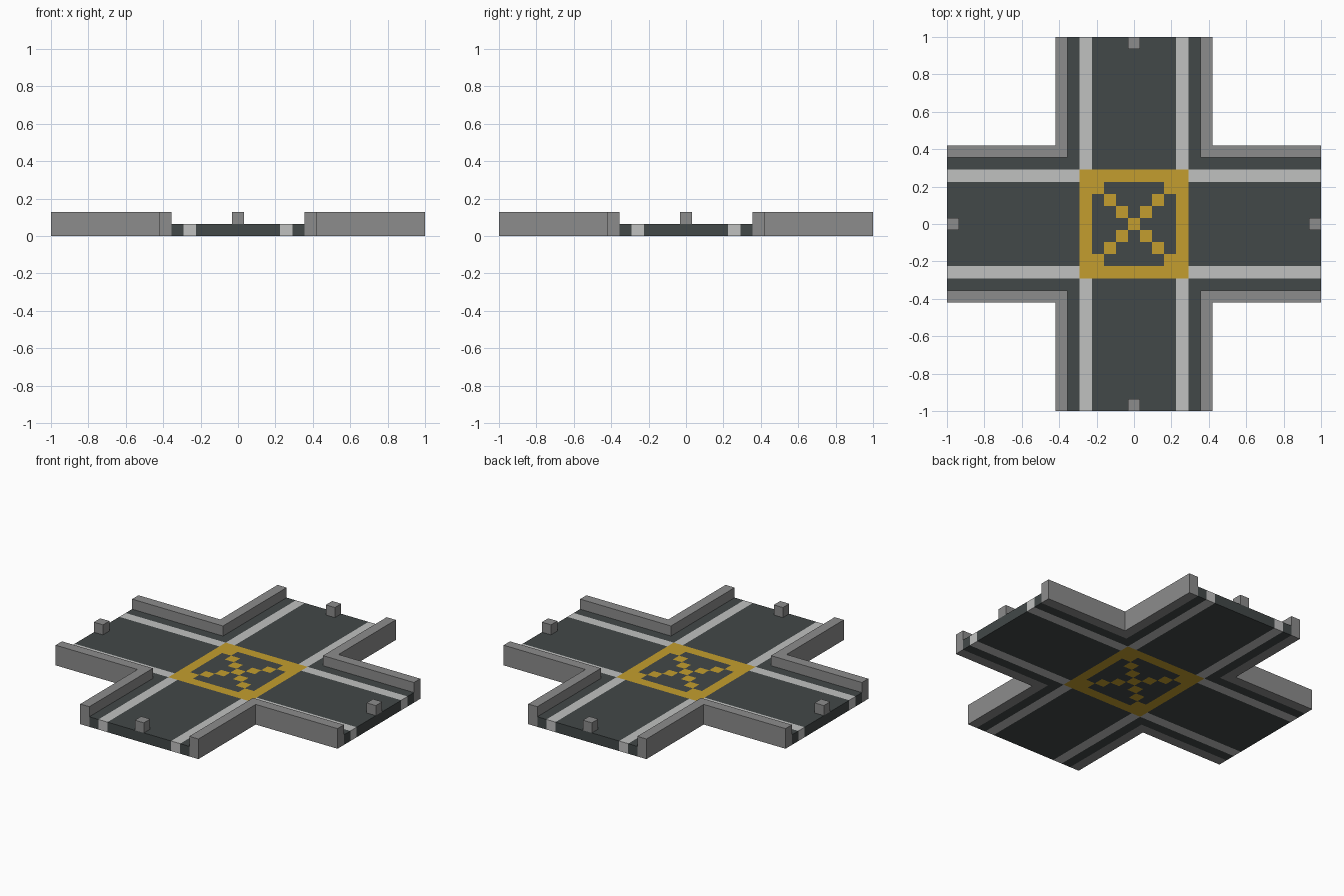
import bpy
import bmesh
from mathutils import Vector

if "Cube" in bpy.data.objects:
    bpy.data.objects.remove(bpy.data.objects["Cube"])

HALF = 15                 # cells from the middle to an arm's end
U = 2 / (2 * HALF + 1)    # size of one cell
KERB = 6                  # distance of the kerb from the road axis
LINE = 4                  # distance of the white line from the road axis


def make_material(name, rgb):
    linear = [((c / 255 + 0.055) / 1.055) ** 2.4 for c in rgb] + [1]
    mat = bpy.data.materials.new(name)
    mat.use_nodes = True
    mat.diffuse_color = linear
    bsdf = mat.node_tree.nodes["Principled BSDF"]
    bsdf.inputs["Base Color"].default_value = linear
    bsdf.inputs["Roughness"].default_value = 0.9
    return mat


asphalt = make_material("asphalt", (66, 72, 72))
white = make_material("white line", (192, 193, 192))
yellow = make_material("yellow marking", (196, 158, 46))
stone = make_material("kerb grey", (140, 140, 140))

# Sort the cells of the crossing into parts
span = range(-HALF, HALF + 1)
cross = [(i, j) for i in span for j in span if min(abs(i), abs(j)) <= KERB]
road = {(i, j, 0) for i, j in cross if min(abs(i), abs(j)) < KERB}
kerbs = {}
for sx, side in ((1, "left"), (-1, "right")):
    for sy, end in ((1, "back"), (-1, "front")):
        kerbs[f"kerb_{end}_{side}"] = {
            (i, j, k) for i, j in cross for k in (0, 1)
            if min(i * sx, j * sy) == KERB}
posts = {"post_left": {(HALF, 0, 1)}, "post_right": {(-HALF, 0, 1)},
         "post_back": {(0, HALF, 1)}, "post_front": {(0, -HALF, 1)}}
filled = road.union(*kerbs.values(), *posts.values())


def road_colour(cell):
    """0 asphalt, 1 white, 2 yellow"""
    near, far = sorted((abs(cell[0]), abs(cell[1])))
    if far == LINE or (near == far and far < LINE):
        return 2
    return 1 if near == LINE else 0


def build(name, cells, materials, colour=None):
    """Outer shell of a set of cells; faces between filled cells are left out."""
    bm = bmesh.new()
    for cell in sorted(cells):
        centre = Vector(cell) + Vector((0, 0, 0.5))
        for axis in range(3):
            for sign in (-1, 1):
                n = Vector((0, 0, 0))
                n[axis] = sign
                if tuple(int(c) for c in Vector(cell) + n) in filled:
                    continue
                a = Vector((n.y, n.z, n.x)) / 2
                b = n.cross(a)
                corners = (-a - b, a - b, a + b, b - a)
                face = bm.faces.new([bm.verts.new((centre + n / 2 + c) * U)
                                     for c in corners])
                face.material_index = colour(cell) if colour else 0
    bmesh.ops.remove_doubles(bm, verts=bm.verts, dist=U / 100)
    if not colour:
        # Plain parts become clean flat sides
        bmesh.ops.dissolve_limit(bm, angle_limit=0.02,
                                 verts=bm.verts, edges=bm.edges)
    mesh = bpy.data.meshes.new(name)
    bm.to_mesh(mesh)
    bm.free()
    for mat in materials:
        mesh.materials.append(mat)
    obj = bpy.data.objects.new(name, mesh)
    bpy.context.collection.objects.link(obj)


# Road surface with its painted lines and the crossed box in the middle
build("road", road, (asphalt, white, yellow), road_colour)

# Corner kerbs and the end posts
for part, cells in {**kerbs, **posts}.items():
    build(part, cells, (stone,))
